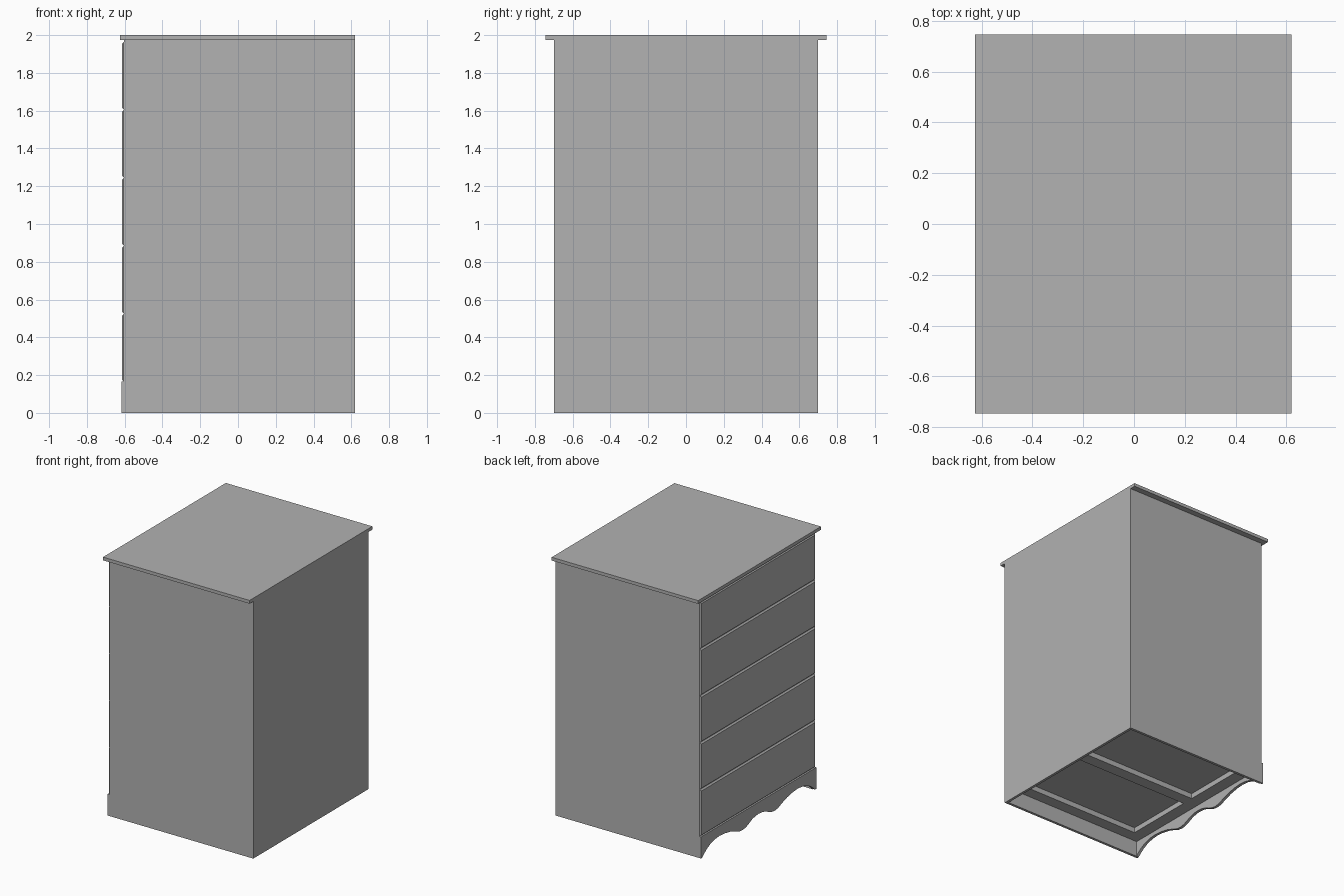
import bpy, bmesh

cube = bpy.data.objects.get("Cube")
if cube:
    bpy.data.objects.remove(cube, do_unlink=True)

# One plain grey finish
grey = bpy.data.materials.new("plain_grey")
grey.use_nodes = True
grey.diffuse_color = (0.445, 0.445, 0.445, 1)
grey.node_tree.nodes["Principled BSDF"].inputs["Base Color"].default_value = (0.445, 0.445, 0.445, 1)


def finish(name, bm):
    bmesh.ops.recalc_face_normals(bm, faces=bm.faces[:])
    mesh = bpy.data.meshes.new(name)
    bm.to_mesh(mesh)
    bm.free()
    mesh.materials.append(grey)
    obj = bpy.data.objects.new(name, mesh)
    bpy.context.collection.objects.link(obj)
    return obj


def box(name, x, y, z, chamfer=0):
    """Box between ranges; chamfer cuts the edges of the drawer side (-x)."""
    bm = bmesh.new()
    bmesh.ops.create_cube(bm, size=1)
    for v in bm.verts:
        v.co = [r[0] if c < 0 else r[1] for c, r in zip(v.co, (x, y, z))]
    if chamfer:
        edges = [e for e in bm.edges if all(abs(v.co.x - x[0]) < 1e-5 for v in e.verts)]
        bmesh.ops.bevel(bm, geom=edges, offset=chamfer, segments=1, affect='EDGES')
    return finish(name, bm)


BACK, FACE, HALF = 0.62, -0.603, 0.70
TOP_Z, SKIRT_Z, DRAWER_H = 1.975, 0.165, 0.36

# Carcass: top slab, two sides, back and the board behind the drawers
box("top_slab", (-0.625, BACK), (-0.745, 0.745), (TOP_Z, 2.0))
for name, s in (("left_end", 1), ("right_end", -1)):
    box(name + "_panel", (FACE, BACK), tuple(sorted((s * HALF, s * (HALF - 0.02)))), (0, TOP_Z))
box("back_panel", (BACK - 0.02, BACK), (-0.68, 0.68), (0, TOP_Z))
box("drawer_backing", (FACE, FACE + 0.02), (-0.68, 0.68), (SKIRT_Z, TOP_Z))

# Five chamfered drawer fronts meeting in V grooves
for i in range(5):
    z = SKIRT_Z + i * DRAWER_H
    box(f"drawer_front_{i + 1}", (-0.615, FACE), (-0.698, 0.698),
        (z + 0.001, z + DRAWER_H - 0.001), 0.01)

# Scalloped skirt, half profile mirrored about the middle
half = [(0.70, 0), (0.685, 0.0), (0.66, 0.022), (0.63, 0.045), (0.585, 0.068), (0.535, 0.082),
        (0.475, 0.088), (0.413, 0.083), (0.345, 0.07), (0.28, 0.048), (0.235, 0.03),
        (0.193, 0.025), (0.155, 0.031), (0.12, 0.045), (0.08, 0.063), (0.04, 0.073)]
lower = half + [(0, 0.076)] + [(-y, z) for y, z in reversed(half)]
bm = bmesh.new()
rows = [[[bm.verts.new((x, y, h)) for y, h in pts]
         for pts in (lower, [(y, SKIRT_Z) for y, _ in lower])] for x in (-0.617, -0.595)]
(fl, ft), (bl, bt) = rows
for i in range(len(lower) - 1):
    j = i + 1
    for quad in ((fl[i], fl[j], ft[j], ft[i]), (bl[i], bl[j], bt[j], bt[i]),
                 (fl[i], fl[j], bl[j], bl[i]), (ft[i], ft[j], bt[j], bt[i])):
        bm.faces.new(quad)
for k in (0, -1):
    bm.faces.new((fl[k], ft[k], bt[k], bl[k]))
finish("scalloped_skirt", bm)

# Recessed bottom: closed floor above a frame with two openings
box("floor_panel", (FACE + 0.01, BACK - 0.02), (-0.68, 0.68), (0.16, 0.175))
FRAME_Z = (0.12, 0.16)
box("front_frame_rail", (-0.595, -0.50), (-0.68, 0.68), FRAME_Z)
box("back_frame_rail", (0.50, BACK - 0.02), (-0.68, 0.68), FRAME_Z)
for name, y in (("right", (-0.68, -0.59)), ("middle", (-0.046, 0.046)), ("left", (0.59, 0.68))):
    box(name + "_frame_rail", (-0.50, 0.50), y, FRAME_Z)
